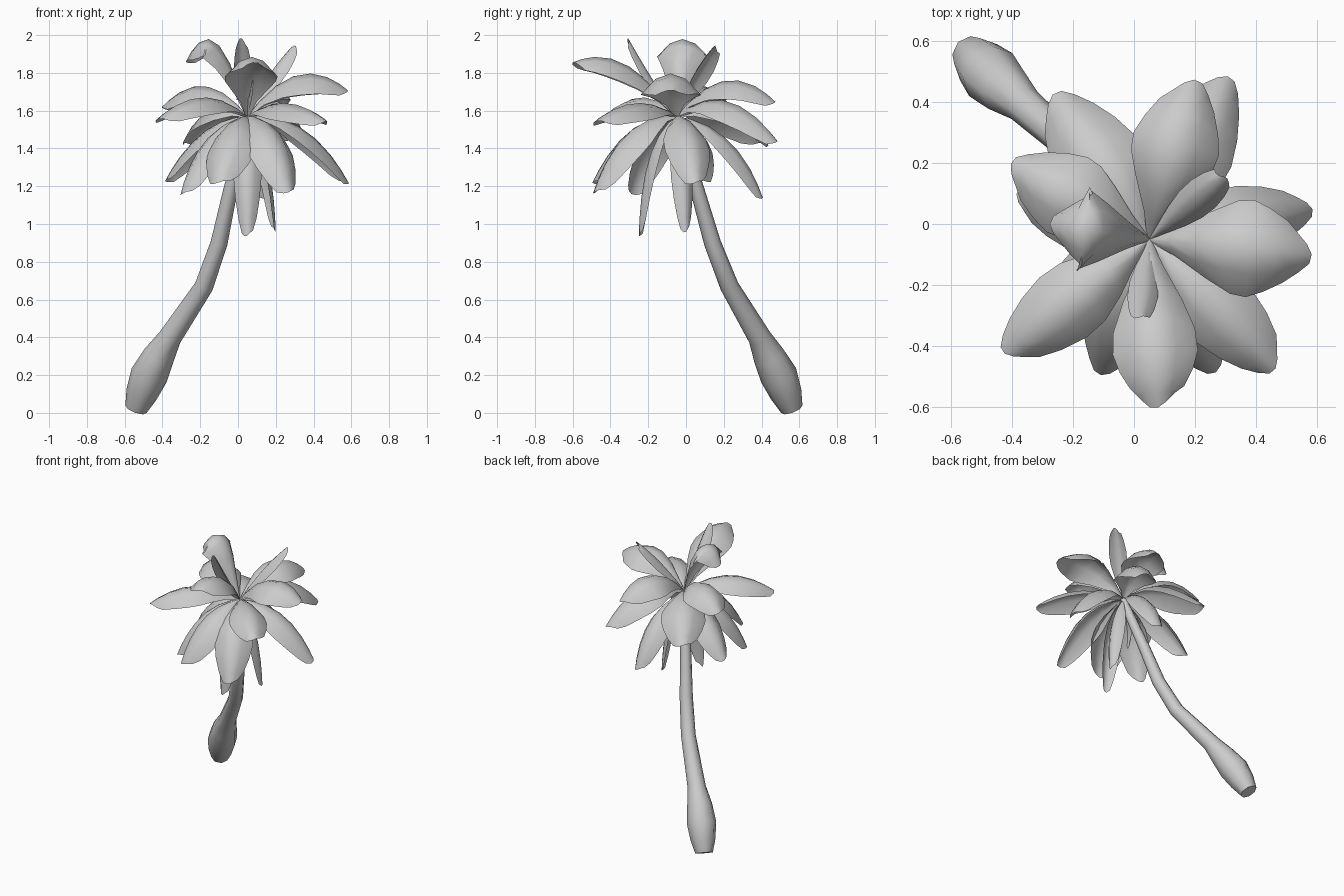
import bpy
import bmesh
from mathutils import Vector

cube = bpy.data.objects.get("Cube")
if cube:
    bpy.data.objects.remove(cube, do_unlink=True)

# One plain material for the whole palm
grey = bpy.data.materials.new("plain grey")
grey.use_nodes = True
colour = (0.6, 0.6, 0.6, 1.0)
grey.diffuse_color = colour
grey.node_tree.nodes["Principled BSDF"].inputs["Base Color"].default_value = colour

CROWN = Vector((0.05, -0.05, 1.57))
UP = Vector((0, 0, 1))


def finish(name, bm, angle):
    """Turn a bmesh into a smooth shaded object."""
    mesh = bpy.data.meshes.new(name)
    bm.to_mesh(mesh)
    bm.free()
    mesh.materials.append(grey)
    obj = bpy.data.objects.new(name, mesh)
    bpy.context.collection.objects.link(obj)
    bpy.ops.object.select_all(action="DESELECT")
    obj.select_set(True)
    bpy.context.view_layer.objects.active = obj
    bpy.ops.object.shade_smooth_by_angle(angle=angle)
    return obj


def bridge(bm, rows, closed):
    """Fill quads between successive rows of vertices."""
    for low, high in zip(rows, rows[1:]):
        count = len(low)
        for i in range(count if closed else count - 1):
            j = (i + 1) % count
            bm.faces.new((low[i], low[j], high[j], high[i]))


def tube(name, rings, sides):
    """Capped tube through (centre, radius) rings, each square to the path."""
    from math import cos, sin, tau
    bm = bmesh.new()
    rows = []
    centres = [Vector(ring[:3]) for ring in rings]
    for k, ring in enumerate(rings):
        before, after = centres[max(k - 1, 0)], centres[min(k + 1, len(rings) - 1)]
        along = (after - before).normalized()
        side = along.cross(Vector((1, 1, 0))).normalized()
        other = along.cross(side)
        rows.append([bm.verts.new(centres[k] + ring[3] * (
            side * cos(tau * i / sides) + other * sin(tau * i / sides)))
            for i in range(sides)])
    bridge(bm, rows, True)
    bm.faces.new(rows[0][::-1])
    bm.faces.new(rows[-1])
    bmesh.ops.recalc_face_normals(bm, faces=bm.faces)
    return finish(name, bm, 0.9)


# Length position and relative width along every leaf
OUTLINE = [(0, 0.06), (0.12, 0.3), (0.28, 0.7), (0.45, 0.96),
           (0.62, 1), (0.78, 0.86), (0.9, 0.64), (1, 0.4)]
ACROSS = (-1, -0.5, 0, 0.5, 1)


def frond(name, x, y, tip_z, mid_z, width):
    """Arched leaf from the crown to a blunt tip, sides curling down."""
    bm = bmesh.new()
    tip = Vector((x, y, tip_z))
    # Hanging leaves move outward sooner than raised ones
    reach = 0.5 + 0.6 * max(0, 1.3 - tip_z)
    mid = CROWN.lerp(tip, reach)
    mid.z = mid_z
    control = 2 * mid - (CROWN + tip) / 2
    side = (tip - CROWN).cross(UP).normalized()
    rows = []
    for t, spread in OUTLINE:
        spine = CROWN.lerp(control, t).lerp(control.lerp(tip, t), t)
        along = (control - CROWN).lerp(tip - control, t).normalized()
        normal = side.cross(along)
        half = width * spread / 2
        row = []
        for u in ACROSS:
            point = spine + side * half * u - normal * 0.7 * half * u * u
            if t == 1:
                point -= along * 0.03 * abs(u - 0.3)
            row.append(bm.verts.new(point))
        rows.append(row)
    bridge(bm, rows, False)
    return finish(name, bm, 1.2)


# Leaning trunk with a swollen foot
tube("trunk", [
    (-0.54, 0.56, 0.02, 0.06), (-0.51, 0.53, 0.10, 0.085),
    (-0.47, 0.49, 0.20, 0.1), (-0.42, 0.44, 0.30, 0.085),
    (-0.36, 0.39, 0.40, 0.062), (-0.18, 0.23, 0.67, 0.05),
    (-0.10, 0.14, 0.90, 0.045), (-0.04, 0.06, 1.18, 0.038),
    (0.02, -0.01, 1.42, 0.032), (0.05, -0.05, 1.57, 0.02)], 8)

# Leaves: tip x, y, z, height of the middle, width
FRONDS = {
    "raised": [
        (0.59, -0.1, 1.7, 1.79, 0.32), (-0.28, 0, 1.85, 1.96, 0.28),
        (0.08, -0.61, 1.85, 1.85, 0.28), (0.02, -0.31, 1.99, 1.77, 0.1),
        (0.3, 0.16, 1.95, 1.79, 0.12)],
    "level": [
        (0.2, 0.48, 1.64, 1.76, 0.29), (0.31, 0.49, 1.43, 1.65, 0.28),
        (-0.27, 0.43, 1.42, 1.61, 0.3), (-0.41, 0.2, 1.61, 1.73, 0.28),
        (-0.43, -0.43, 1.55, 1.67, 0.25), (0.47, -0.48, 1.54, 1.64, 0.25)],
    "drooping": [
        (0.59, 0.05, 1.21, 1.5, 0.24), (-0.11, -0.5, 1.21, 1.49, 0.27),
        (0.27, -0.49, 1.16, 1.48, 0.26), (0.12, 0.41, 1.13, 1.44, 0.2),
        (-0.39, 0.1, 1.22, 1.48, 0.23), (-0.3, -0.29, 1.15, 1.45, 0.22)],
    "hanging": [
        (0.05, -0.25, 0.93, 1.35, 0.15), (0.2, 0, 0.95, 1.33, 0.12)],
}
for kind, leaves in FRONDS.items():
    for number, leaf in enumerate(leaves, 1):
        frond(f"{kind}_frond_{number}", *leaf)
